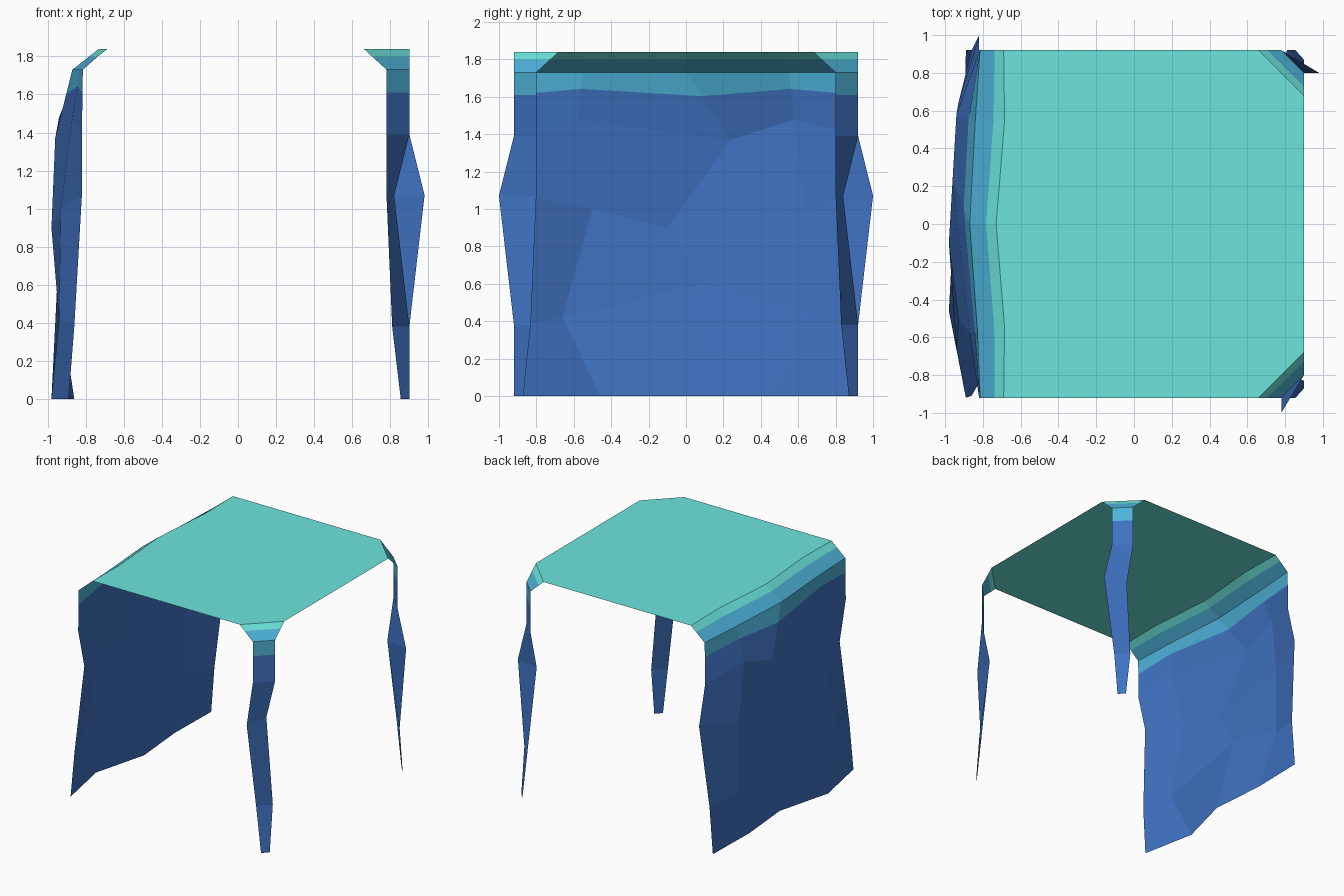
import bpy, bmesh
from mathutils import Vector

if "Cube" in bpy.data.objects:
    bpy.data.objects.remove(bpy.data.objects["Cube"])


def material(name, rgb):
    m = bpy.data.materials.new(name)
    m.diffuse_color = (*rgb, 1)
    m.use_nodes = True
    m.node_tree.nodes["Principled BSDF"].inputs["Base Color"].default_value = m.diffuse_color
    return m


MATS = [material("teal", (0.15, 0.78, 0.72)),
        material("light blue", (0.075, 0.45, 0.70)),
        material("deep blue", (0.05, 0.17, 0.54))]


def finish(name, bm):
    me = bpy.data.meshes.new(name)
    bm.to_mesh(me)
    bm.free()
    for m in MATS:
        me.materials.append(m)
    ob = bpy.data.objects.new(name, me)
    bpy.context.collection.objects.link(ob)
    return ob


def mix(a, b, t):
    return [tuple(Vector(p).lerp(Vector(q), t)) for p, q in zip(a, b)]


def sheet(name, rows, flip=False):
    """Loft rows of points (top to bottom), adding colour break rows."""
    rim, fold = rows[0], rows[1]
    rows = [rim, mix(rim, fold, 0.38), fold, mix(fold, rows[2], 0.353)] + rows[2:]
    bm = bmesh.new()
    grid = [[bm.verts.new(p) for p in r] for r in rows]
    for i in range(len(grid) - 1):
        for j in range(len(grid[i]) - 1):
            q = [grid[i][j], grid[i + 1][j], grid[i + 1][j + 1], grid[i][j + 1]]
            f = bm.faces.new(q[::-1] if flip else q)
            f.material_index = 0 if i == 0 else 1 if i < 3 else 2
    return finish(name, bm)


# Draped wall on the left: rows of (x, y, z)
YS = (-0.92, -0.55, 0, 0.55, 0.92)
rim = [(x, y, 1.84) for x, y in zip((-0.69, -0.685, -0.73, -0.685, -0.69), YS)]
fold = [(x, y, 1.73) for x, y in zip((-0.815, -0.83, -0.87, -0.84, -0.815), YS)]
upper = [(-0.82, -0.92, 1.39), (-0.87, -0.58, 1.48), (-0.96, 0.24, 1.37),
         (-0.94, 0.58, 1.48), (-0.82, 0.92, 1.39)]
middle = [(-0.82, -0.84, 1.07), (-0.93, -0.50, 1.0), (-0.98, -0.10, 0.9),
          (-0.93, 0.64, 1.0), (-0.82, 1.0, 1.07)]
lower = [(-0.86, -0.91, 0.38), (-0.94, -0.66, 0.42), (-0.95, 0.10, 0.6),
         (-0.93, 0.64, 0.43), (-0.86, 0.92, 0.38)]
hem = [(x, y, 0) for x, y in zip((-0.89, -0.98, -0.86, -0.90, -0.89),
                                 (-0.92, -0.46, 0, 0.46, 0.92))]
sheet("side_wall", [rim, fold, upper, middle, lower, hem], flip=True)

# Corner strips: straight rows shared, only the bend at z = 1.07 differs
BENDS = {1: ((0.78, 0.84), (0.98, 0.80)), -1: ((0.78, -1.0), (0.82, -0.80))}
for side, name in ((1, "back_strip"), (-1, "front_strip")):
    def row(a, b, z):
        return [(a[0], side * a[1], z), (b[0], side * b[1], z)]
    (a, b) = BENDS[side]
    sheet(name, [row((0.66, 0.92), (0.90, 0.68), 1.84),
                 row((0.78, 0.92), (0.90, 0.80), 1.73),
                 row((0.78, 0.92), (0.90, 0.80), 1.39),
                 [(*a, 1.07), (*b, 1.07)],
                 row((0.81, 0.92), (0.90, 0.83), 0.38),
                 row((0.855, 0.92), (0.90, 0.87), 0)], flip=side < 0)

# Flat top with two clipped corners
bm = bmesh.new()
outline = [(0.66, -0.92, 1.84), (0.90, -0.68, 1.84),
           (0.90, 0.68, 1.84), (0.66, 0.92, 1.84)] + rim[::-1]
f = bm.faces.new([bm.verts.new(p) for p in outline])
bmesh.ops.triangulate(bm, faces=[f])
finish("flat_top", bm)
